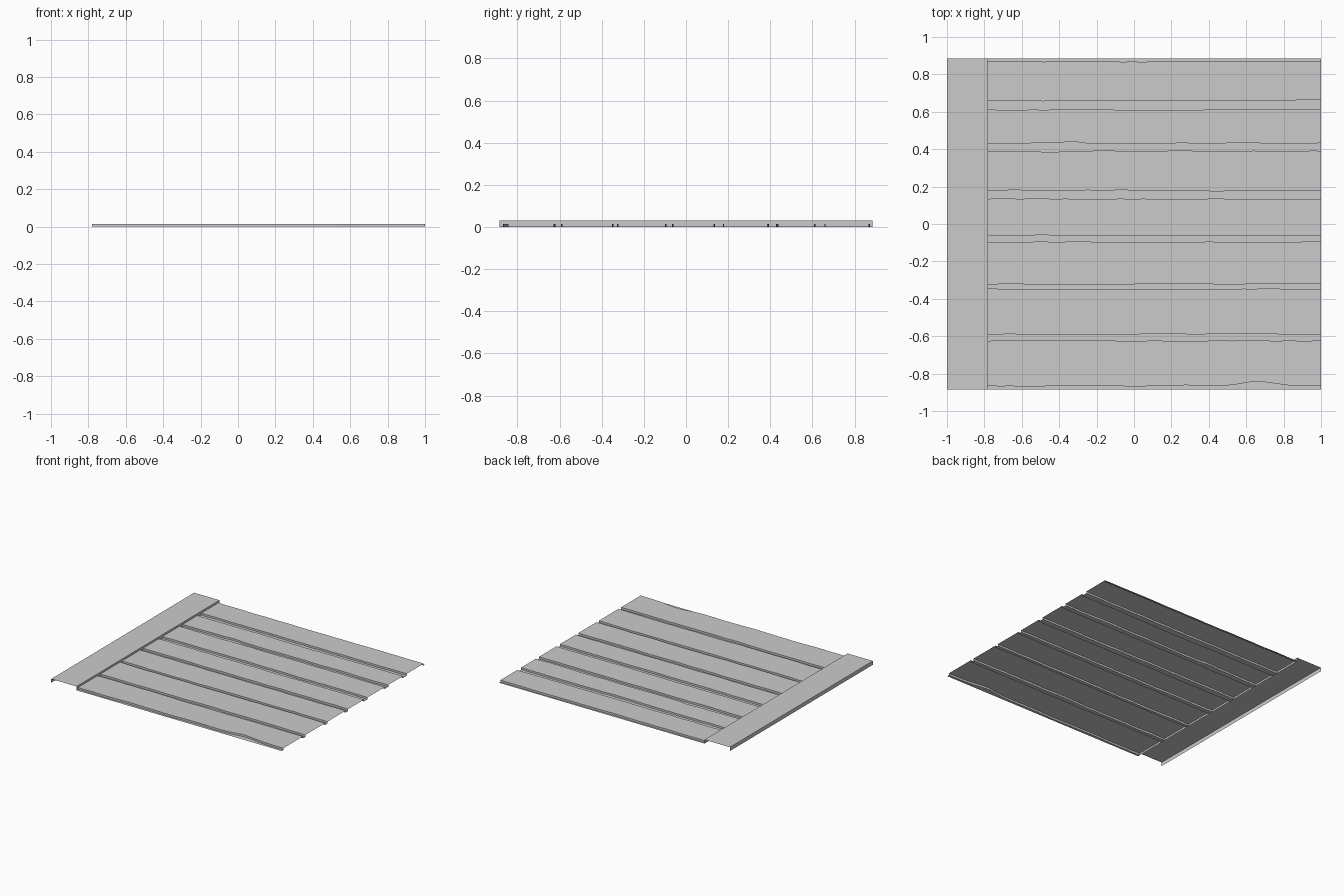
import bpy
import random

if "Cube" in bpy.data.objects:
    bpy.data.objects.remove(bpy.data.objects["Cube"])

random.seed(4)
X0, XS, X1, W = -1.0, -0.78, 1.0, 0.885   # outer edge, step, far end, half width
H_PLANK, H_STRIP = 0.015, 0.03
STEPS = 30

# Front and back edge of each plank
PLANKS = [(-0.865, -0.623), (-0.59, -0.347), (-0.323, -0.097), (-0.062, 0.134),
          (0.178, 0.389), (0.43, 0.611), (0.659, 0.868)]
# Larger chips in the edges: edge index -> (x, offset)
CHIPS = {0: (0.67, 0.024), 1: (-0.04, -0.007), 10: (-0.34, 0.011)}


def worn_edge(index, base):
    """Gently wandering edge line along the plank, with an optional chip."""
    line, drift = [], 0.0
    for i in range(STEPS + 1):
        x = XS + (X1 - XS) * i / STEPS
        drift = 0.6 * drift + random.uniform(-0.0025, 0.0025)
        y = base + drift
        if index in CHIPS:
            cx, d = CHIPS[index]
            y += d * max(0.0, 1 - abs(x - cx) / (abs(d) * 6 + 0.02))
        line.append((x, y))
    return line


def sheet(name, columns):
    """Skin a grid of faces over equal-length columns of points."""
    n = len(columns[0])
    verts = [p for col in columns for p in col]
    faces = [(i * n + j, (i + 1) * n + j, (i + 1) * n + j + 1, i * n + j + 1)
             for i in range(len(columns) - 1) for j in range(n - 1)]
    mesh = bpy.data.meshes.new(name)
    mesh.from_pydata(verts, [], faces)
    mesh.update()
    obj = bpy.data.objects.new(name, mesh)
    bpy.context.collection.objects.link(obj)
    return obj


# Planked panel: open sheet, raised planks with low grooves between them
edges = [worn_edge(k, y) for k, y in enumerate(y for p in PLANKS for y in p)]
columns = []
for i in range(STEPS + 1):
    x = edges[0][i][0]
    col = [(x, -W, 0)]
    for k, line in enumerate(edges):
        y = line[i][1]
        heights = (0, H_PLANK) if k % 2 == 0 else (H_PLANK, 0)
        col += [(x, y, z) for z in heights]
    col.append((x, W, 0))
    columns.append(col)
sheet("planked_panel", columns)

# Raised border strip: top with outer wall and step wall, ends left open
profile = [(X0, 0), (X0, H_STRIP), (XS, H_STRIP), (XS, 0)]
sheet("border_strip", [[(x, y, z) for y in (-W, W)] for x, z in profile])
